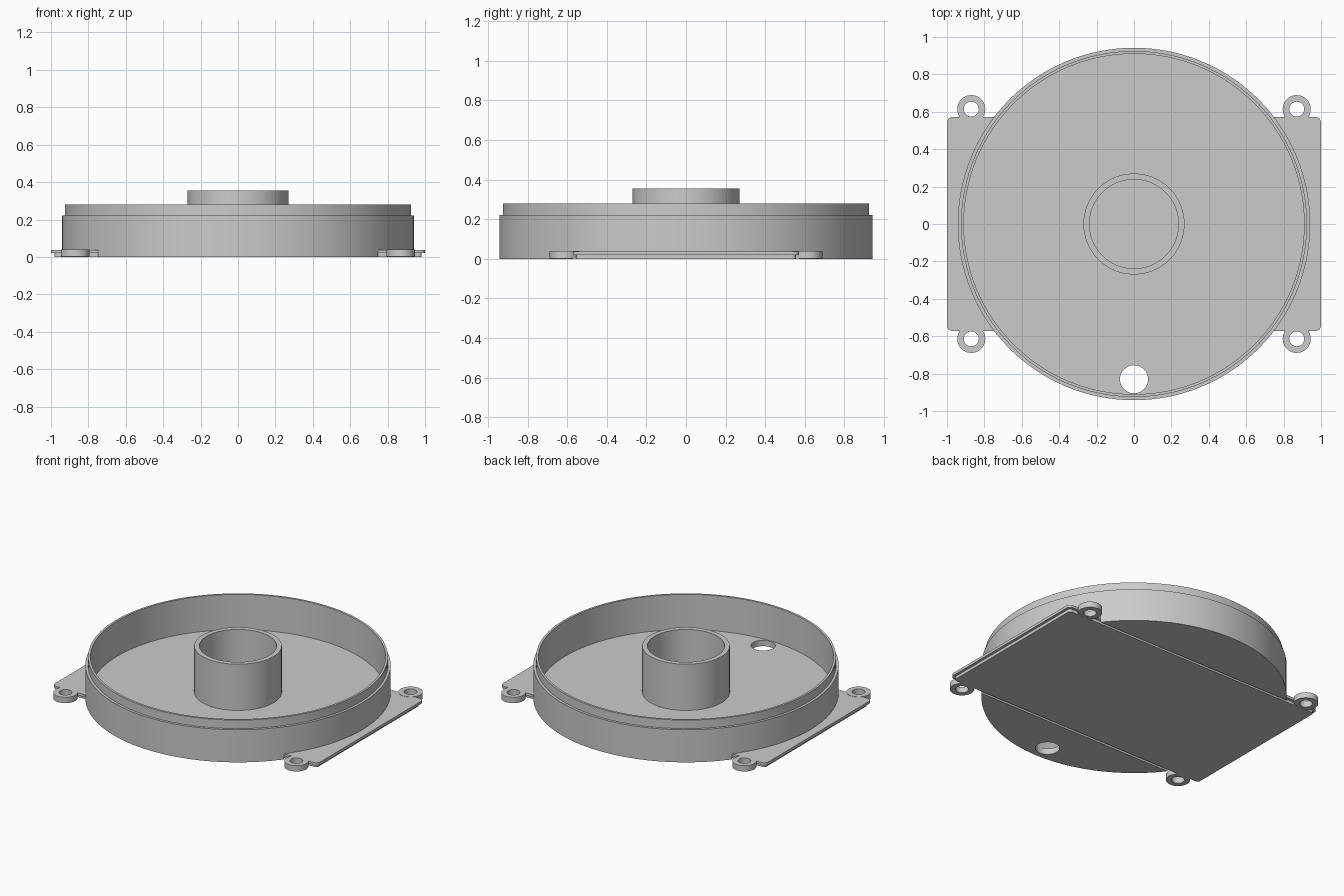
import bpy, bmesh
from math import radians, sin, cos, pi
from mathutils import Matrix

cube = bpy.data.objects.get("Cube")
if cube:
    bpy.data.objects.remove(cube, do_unlink=True)

grey = bpy.data.materials.new("plain grey")
grey.use_nodes = True
colour = (0.6, 0.6, 0.6, 1)
grey.diffuse_color = colour
grey.node_tree.nodes["Principled BSDF"].inputs["Base Color"].default_value = colour


def finish(name, bm):
    bmesh.ops.remove_doubles(bm, verts=bm.verts, dist=1e-5)
    bmesh.ops.recalc_face_normals(bm, faces=bm.faces)
    mesh = bpy.data.meshes.new(name)
    bm.to_mesh(mesh)
    bm.free()
    mesh.materials.append(grey)
    obj = bpy.data.objects.new(name, mesh)
    bpy.context.collection.objects.link(obj)
    return obj


def smooth(obj):
    bpy.ops.object.select_all(action='DESELECT')
    obj.select_set(True)
    bpy.context.view_layer.objects.active = obj
    bpy.ops.object.shade_smooth_by_angle(angle=radians(30))


def lathe(name, profile, steps, closed=False, at=(0, 0, 0)):
    """Spin an (r, z) profile round the z axis."""
    bm = bmesh.new()
    vs = [bm.verts.new((r, 0, z)) for r, z in profile]
    edges = [bm.edges.new(p) for p in zip(vs, vs[1:])]
    if closed:
        edges.append(bm.edges.new((vs[-1], vs[0])))
    bmesh.ops.spin(bm, geom=vs + edges, cent=(0, 0, 0), axis=(0, 0, 1),
                   angle=2 * pi, steps=steps, use_merge=True)
    bmesh.ops.translate(bm, verts=bm.verts, vec=at)
    return finish(name, bm)


def rounded_plate(name, hx, hy, radius, z0, z1):
    """Rectangular slab with rounded corners."""
    bm = bmesh.new()
    ring = []
    for q, (sx, sy) in enumerate([(1, 1), (-1, 1), (-1, -1), (1, -1)]):
        for i in range(7):
            a = (q + i / 6) * pi / 2
            ring.append(bm.verts.new((sx * (hx - radius) + radius * cos(a),
                                      sy * (hy - radius) + radius * sin(a), z0)))
    face = bm.faces.new(ring)
    top = bmesh.ops.extrude_face_region(bm, geom=[face])["geom"]
    bmesh.ops.translate(bm, vec=(0, 0, z1 - z0),
                        verts=[v for v in top if isinstance(v, bmesh.types.BMVert)])
    return finish(name, bm)


def cut(target, cutter):
    mod = target.modifiers.new("cut", 'BOOLEAN')
    mod.operation = 'DIFFERENCE'
    mod.solver = 'EXACT'
    mod.object = cutter
    bpy.ops.object.select_all(action='DESELECT')
    bpy.context.view_layer.objects.active = target
    target.select_set(True)
    bpy.ops.object.modifier_apply(modifier=mod.name)
    bpy.data.objects.remove(cutter, do_unlink=True)


# Round tray with stepped rim and hollow hub
tray = lathe("round_tray", [(0, 0), (.942, 0), (.942, .222), (.925, .222), (.925, .28),
                            (.91, .28), (.91, .04), (.27, .04), (.27, .355),
                            (.238, .355), (.238, .04), (0, .04)], 128)

# Cable hole through the floor
bm = bmesh.new()
bmesh.ops.create_cone(bm, cap_ends=True, segments=48, radius1=.075, radius2=.075, depth=.2,
                      matrix=Matrix.Translation((0, -.83, 0)))
cut(tray, finish("hole_cutter", bm))

# Channel under the tray that receives the base plate
bm = bmesh.new()
bmesh.ops.create_cube(bm, size=1, matrix=Matrix.Diagonal((2.4, 1.144, .044, 1)))
cut(tray, finish("channel_cutter", bm))
smooth(tray)

# Base plate in two layers, the lower one slightly smaller
smooth(rounded_plate("plate_flange", 1.0, .572, .03, .02, .038))
smooth(rounded_plate("plate_underside", .982, .555, .02, 0, .024))

# Four screw ears at the plate corners
for side, sx in (("left", 1), ("right", -1)):
    for end, sy in (("front", -1), ("back", 1)):
        smooth(lathe(f"screw_ear_{end}_{side}",
                     [(.04, .001), (.075, .001), (.075, .04), (.04, .04)],
                     40, closed=True, at=(sx * .87, sy * .614, 0)))
